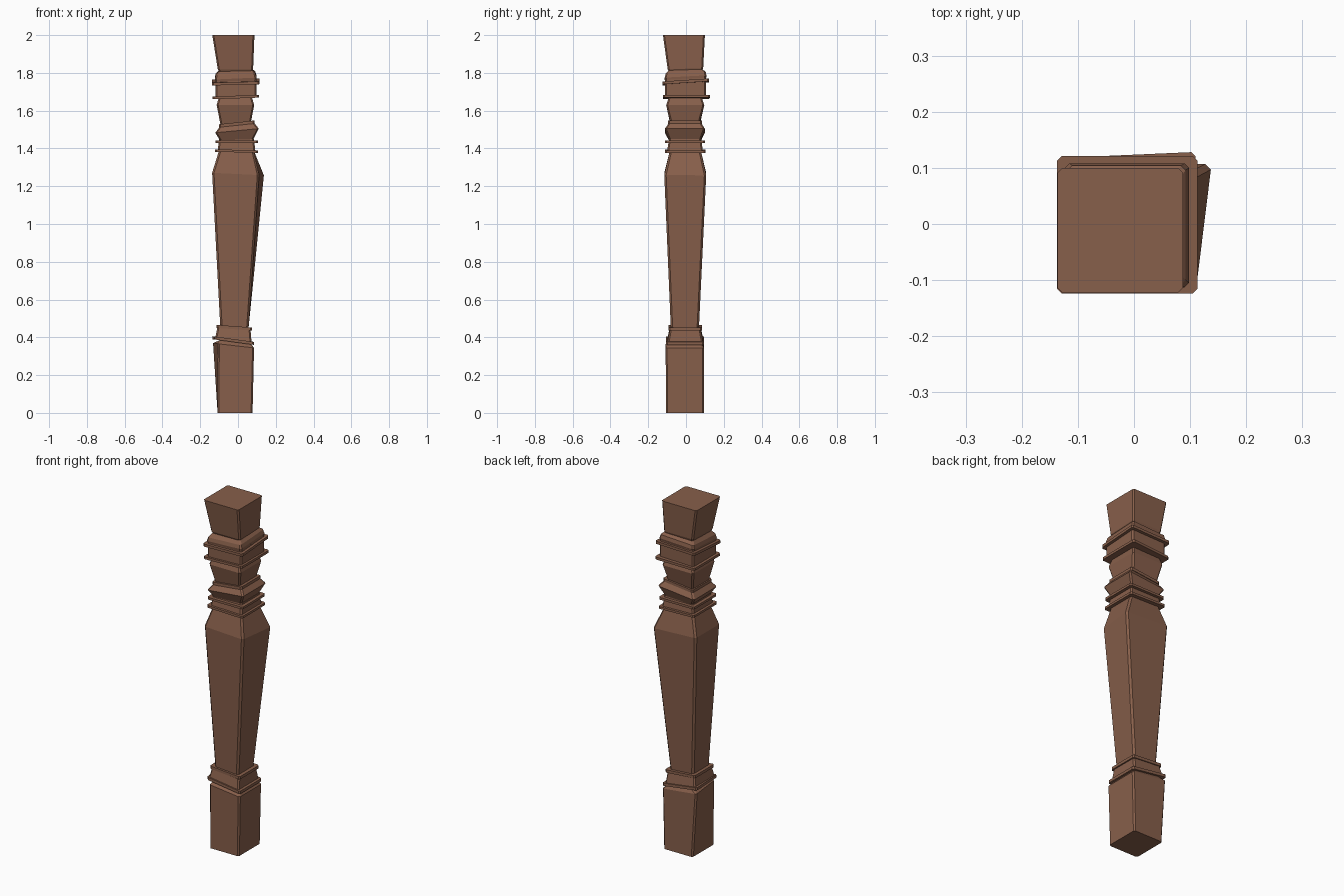
import bpy, bmesh

if "Cube" in bpy.data.objects:
    bpy.data.objects.remove(bpy.data.objects["Cube"])

wood = bpy.data.materials.new("brown_wood")
wood.diffuse_color = (0.245, 0.115, 0.07, 1)
wood.use_nodes = True
wood.node_tree.nodes["Principled BSDF"].inputs["Base Color"].default_value = wood.diffuse_color


def loft(name, rings, cut=0.008):
    """Square rings with clipped corners, joined into a closed solid.
    ring = (z, x0, x1, y0, y1, rise along x, rise along y, {corner: (dx, dy)})
    corners: 0 front left, 1 front right, 2 back right, 3 back left"""
    bm = bmesh.new()
    loops = []
    for ring in rings:
        z, x0, x1, y0, y1, rx, ry, skew = (list(ring) + [0, 0, {}][len(ring) - 5:])[:8]
        corners = [[x0, y0], [x1, y0], [x1, y1], [x0, y1]]
        for i, (dx, dy) in skew.items():
            corners[i][0] += dx
            corners[i][1] += dy
        loop = []
        for i, (px, py) in enumerate(corners):
            sx, sy = (-1, 1, 1, -1)[i], (-1, -1, 1, 1)[i]
            a, b = (px, py - sy * cut), (px - sx * cut, py)
            for vx, vy in ((a, b) if i % 2 == 0 else (b, a)):
                tz = z + rx * (vx - (x0 + x1) / 2) / (x1 - x0) + ry * (vy - (y0 + y1) / 2) / (y1 - y0)
                loop.append(bm.verts.new((vx, vy, tz)))
        loops.append(loop)
    for lo, hi in zip(loops, loops[1:]):
        for i in range(8):
            j = (i + 1) % 8
            bm.faces.new((lo[i], lo[j], hi[j], hi[i]))
    bm.faces.new(loops[0][::-1])
    bm.faces.new(loops[-1])
    bmesh.ops.recalc_face_normals(bm, faces=bm.faces)
    me = bpy.data.meshes.new(name)
    bm.to_mesh(me)
    bm.free()
    me.materials.append(wood)
    ob = bpy.data.objects.new(name, me)
    bpy.context.collection.objects.link(ob)
    return ob


def band(name, z, h, x0, x1, y0, y1, rx=0, ry=0, skew={}):
    """Thin, possibly crooked, moulding strip centred on height z."""
    return loft(name, [(z - h / 2, x0, x1, y0, y1, rx, ry, skew),
                       (z + h / 2, x0, x1, y0, y1, rx, ry, skew)])


# Foot block with a crooked top
loft("foot_block", [(0, -.108, .077, -.105, .095),
                    (.355, -.107, .085, -.108, .095, -.022, 0, {3: (-.025, 0)}),
                    (.375, -.095, .07, -.09, .082, -.022)])
band("foot_lower_band", .383, .016, -.135, .085, -.105, .095, -.03, 0, {0: (.01, 0)})
loft("foot_neck", [(.385, -.12, .072, -.098, .09, -.025),
                   (.45, -.108, .066, -.085, .077, -.015)])
band("foot_upper_band", .451, .016, -.115, .075, -.093, .085, -.014)

# Long tapered shaft with a twisted back right corner
loft("shaft", [(.44, -.093, .055, -.08, .068),
               (1.265, -.137, .112, -.115, .107, -.012, 0, {2: (.025, 0)}),
               (1.39, -.1, .083, -.085, .078)], .01)

# Double collar over the shaft
band("collar_lower_band", 1.386, .013, -.122, .105, -.112, .103, -.006)
loft("collar_neck", [(1.385, -.108, .092, -.1, .09), (1.45, -.1, .085, -.09, .08)])
band("collar_upper_band", 1.435, .013, -.12, .105, -.11, .1)
# Crooked flared cushion
loft("cushion", [(1.445, -.095, .082, -.09, .08, .008),
                 (1.494, -.12, .11, -.112, .1, .022),
                 (1.525, -.097, .085, -.09, .08, .022)])
band("cushion_band", 1.53, .016, -.1, .088, -.095, .085, .02)

# Upper waist
loft("waist", [(1.52, -.09, .066, -.08, .07, .015),
               (1.63, -.113, .086, -.105, .097),
               (1.675, -.1, .072, -.09, .082)])

# Capital with crooked bands
band("capital_lower_band", 1.672, .014, -.135, .11, -.122, .118, .008, 0, {2: (0, .01)})
loft("capital_block", [(1.67, -.12, .097, -.11, .105),
                       (1.77, -.12, .097, -.11, .105, 0, .01)])
band("capital_middle_band", 1.752, .015, -.137, .113, -.124, .121, .006, .016)
loft("capital_top", [(1.755, -.12, .095, -.108, .102, 0, .016),
                     (1.776, -.123, .098, -.113, .108, .01, .012),
                     (1.796, -.118, .092, -.108, .104, .01, .012),
                     (1.815, -.1, .076, -.09, .082, .006, .006)])

# Flared head block
loft("head_block", [(1.795, -.095, .07, -.085, .08),
                    (1.822, -.107, .08, -.097, .091, 0, .006),
                    (2.0, -.136, .087, -.122, .1)])
